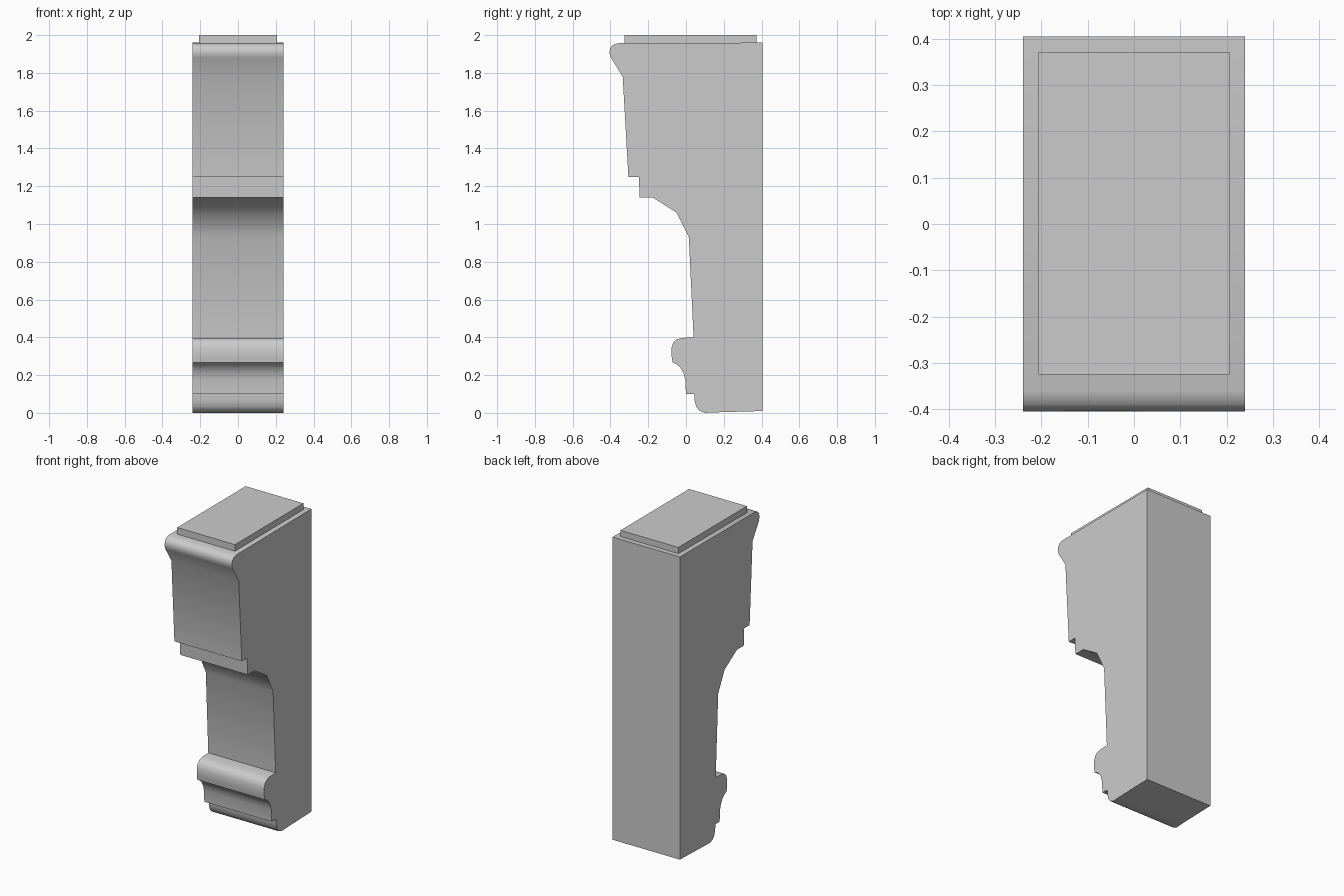
import bpy, bmesh, math

if "Cube" in bpy.data.objects:
    bpy.data.objects.remove(bpy.data.objects["Cube"])

HALF_WIDTH = 0.24


def finish(bm, name):
    bmesh.ops.recalc_face_normals(bm, faces=bm.faces)
    mesh = bpy.data.meshes.new(name)
    bm.to_mesh(mesh)
    bm.free()
    obj = bpy.data.objects.new(name, mesh)
    bpy.context.collection.objects.link(obj)
    bpy.ops.object.select_all(action='DESELECT')
    obj.select_set(True)
    bpy.context.view_layer.objects.active = obj
    bpy.ops.object.shade_smooth_by_angle(angle=math.radians(40))
    return obj


def extrude_profile(name, profile, half_width):
    """Extrude a (y, z) side profile across x."""
    bm = bmesh.new()
    face = bm.faces.new([bm.verts.new((-half_width, y, z)) for y, z in profile])
    side = bmesh.ops.extrude_face_region(bm, geom=[face])["geom"]
    verts = [v for v in side if isinstance(v, bmesh.types.BMVert)]
    bmesh.ops.translate(bm, verts=verts, vec=(2 * half_width, 0, 0))
    return finish(bm, name)


# Bracket body: foot, roll moulding, shaft, stepped upper block, crown lip
foot = [(0.405, 0.01), (0.16, 0.003), (0.10, 0.0), (0.07, 0.012),
        (0.053, 0.035), (0.046, 0.065), (0.043, 0.10)]
roll = [(0.0, 0.10), (-0.004, 0.175), (-0.013, 0.21), (-0.03, 0.24),
        (-0.05, 0.257), (-0.071, 0.268), (-0.076, 0.30), (-0.077, 0.345),
        (-0.067, 0.372), (-0.05, 0.389), (-0.02, 0.397), (0.04, 0.40)]
shaft = [(0.015, 0.93), (-0.05, 1.06), (-0.175, 1.14)]
block = [(-0.245, 1.14), (-0.25, 1.25), (-0.305, 1.25), (-0.335, 1.78)]
crown = [(-0.397, 1.88), (-0.405, 1.905), (-0.402, 1.93),
         (-0.388, 1.948), (-0.36, 1.957), (0.405, 1.96)]
extrude_profile("bracket_body", foot + roll + shaft + block + crown, HALF_WIDTH)

# Thin slab on top
slab = [(-0.325, 1.95), (0.372, 1.95), (0.372, 2.0), (-0.325, 2.0)]
extrude_profile("top_slab", slab, 0.206)
